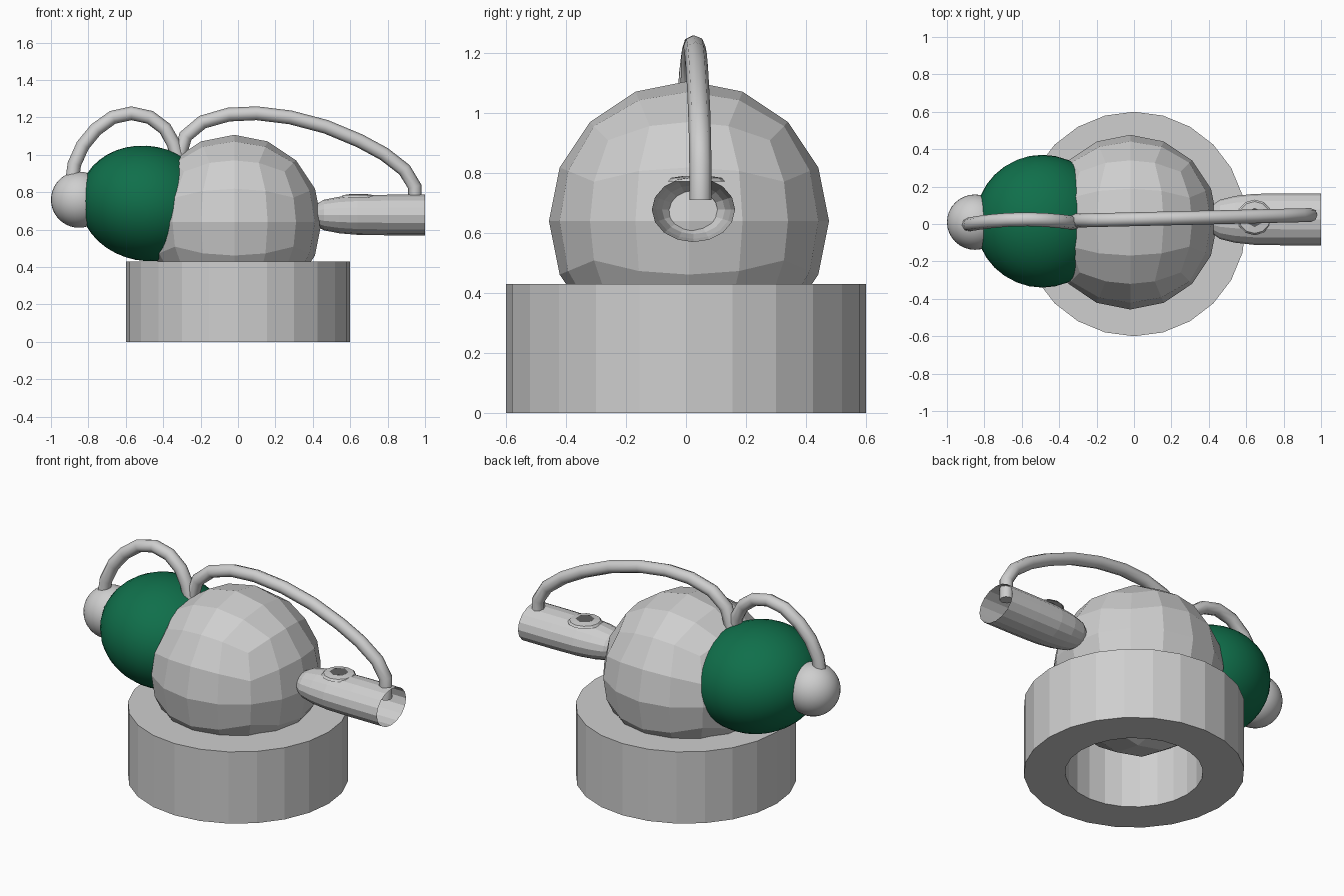
import bpy, bmesh, math
from mathutils import Matrix, Vector

old = bpy.data.objects.get("Cube")
if old:
    bpy.data.objects.remove(old, do_unlink=True)


def material(name, rgb):
    m = bpy.data.materials.new(name)
    m.use_nodes = True
    m.diffuse_color = (*rgb, 1)
    m.node_tree.nodes["Principled BSDF"].inputs["Base Color"].default_value = (*rgb, 1)
    return m


GREY = material("light grey", (0.62, 0.62, 0.62))
GREEN = material("deep green", (0.005, 0.16, 0.07))
DARK = material("dark grey", (0.12, 0.12, 0.12))


def finish(name, bm, mat, smooth=False):
    mesh = bpy.data.meshes.new(name)
    bmesh.ops.recalc_face_normals(bm, faces=bm.faces)
    for f in bm.faces:
        f.smooth = smooth
    bm.to_mesh(mesh)
    bm.free()
    mesh.materials.append(mat)
    obj = bpy.data.objects.new(name, mesh)
    bpy.context.collection.objects.link(obj)
    return obj


def lathe(name, profile, sides, mat, closed=False, matrix=Matrix(), smooth=False):
    """Spin (radius, height) pairs about z, then place with a matrix."""
    bm = bmesh.new()
    rings = [[bm.verts.new((r * math.cos(math.tau * i / sides),
                            r * math.sin(math.tau * i / sides), h))
              for i in range(sides)] for r, h in profile]
    pairs = list(zip(rings, rings[1:]))
    if closed:
        pairs.append((rings[-1], rings[0]))
    for a, b in pairs:
        for i in range(sides):
            j = (i + 1) % sides
            bm.faces.new((a[i], a[j], b[j], b[i]))
    bm.transform(matrix)
    return finish(name, bm, mat, smooth)


def ball(name, centre, radii, mat, tilt=0.0):
    bm = bmesh.new()
    bmesh.ops.create_uvsphere(bm, u_segments=32, v_segments=20, radius=1)
    bm.transform(Matrix.Translation(centre) @ Matrix.Rotation(tilt, 4, 'Y')
                 @ Matrix.Diagonal((*radii, 1)))
    return finish(name, bm, mat, True)


def pipe(name, points, radius):
    curve = bpy.data.curves.new(name, 'CURVE')
    curve.dimensions = '3D'
    curve.bevel_depth = radius
    curve.bevel_resolution = 2
    curve.use_fill_caps = True
    spline = curve.splines.new('POLY')
    spline.points.add(len(points) - 1)
    for p, co in zip(spline.points, points):
        p.co = (*co, 1)
    spline.use_smooth = True
    curve.materials.append(GREY)
    obj = bpy.data.objects.new(name, curve)
    bpy.context.collection.objects.link(obj)
    return obj


# Hollow round base
lathe("base", [(0.6, 0), (0.6, 0.43), (0.375, 0.43), (0.375, 0)], 24, GREY, closed=True)

# Faceted body: a cube grid pushed out to a sphere
bm = bmesh.new()
bmesh.ops.create_cube(bm, size=2)
bmesh.ops.subdivide_edges(bm, edges=bm.edges, cuts=3, use_grid_fill=True)
for v in bm.verts:
    v.co = Vector([math.tan(c * math.pi / 4) for c in v.co]).normalized() * 0.467
bm.transform(Matrix.Translation((-0.02, 0.01, 0.64)))
finish("body", bm, GREY)

# Smooth head and nose
ball("head", (-0.49, 0.015, 0.74), (0.36, 0.355, 0.307), GREEN, tilt=math.radians(11))
ball("nose", (-0.85, 0.01, 0.76), (0.15, 0.148, 0.15), GREY)

# Open oval spout along +x
along_x = (Matrix.Translation((0, 0.025, 0.678)) @ Matrix.Diagonal((1, 1, 0.78, 1))
           @ Matrix.Rotation(math.pi / 2, 4, 'Y'))
spout = lathe("spout", [(0.08, 0.425), (0.105, 0.46), (0.125, 0.54), (0.136, 0.64),
                        (0.139, 0.8), (0.139, 1.0)], 16, GREY, matrix=along_x)

# Flared ring with a dark six-sided opening on the spout
here = Matrix.Translation((0.645, 0.035, 0))
lathe("port_ring", [(0.095, 0.772), (0.085, 0.784), (0.045, 0.79)], 12, GREY, matrix=here)
bm = bmesh.new()
bmesh.ops.create_circle(bm, cap_ends=True, segments=6, radius=0.052)
bm.transform(here @ Matrix.Translation((0, 0, 0.791)))
finish("port_opening", bm, DARK)

# Two arched pipes meeting between head and body
long_arch = [(0.945, 0.71), (0.945, 0.83), (0.89, 0.92), (0.78, 1.005), (0.65, 1.075),
             (0.47, 1.15), (0.28, 1.2), (0.1, 1.222), (-0.05, 1.215), (-0.19, 1.175),
             (-0.28, 1.1), (-0.32, 0.97)]
pipe("long_pipe", [(x, 0.018 + 0.03 * (x + 0.32) / 1.27, z) for x, z in long_arch], 0.037)

short_arch = [(-0.32, 0.97), (-0.345, 1.06), (-0.39, 1.14), (-0.47, 1.2), (-0.57, 1.222),
              (-0.67, 1.2), (-0.76, 1.135), (-0.83, 1.05), (-0.875, 0.95), (-0.895, 0.8)]
pipe("short_pipe", [(x, 0.025 - 0.3 * (x + 0.58) ** 2, z) for x, z in short_arch], 0.037)
